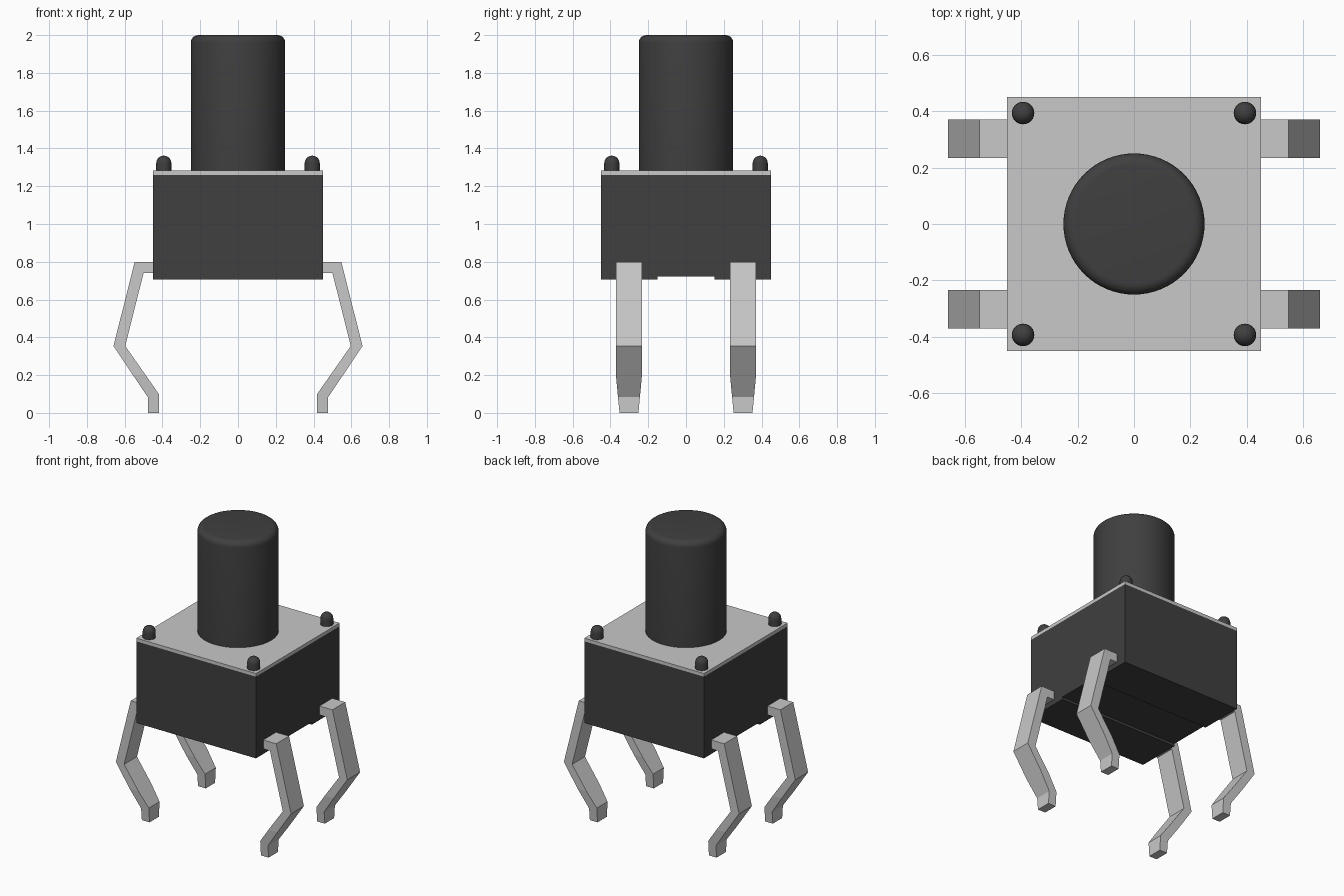
import bpy, bmesh, math

cube = bpy.data.objects.get("Cube")
if cube:
    bpy.data.objects.remove(cube, do_unlink=True)


def material(name, rgb):
    m = bpy.data.materials.new(name)
    m.use_nodes = True
    m.diffuse_color = (*rgb, 1)
    m.node_tree.nodes["Principled BSDF"].inputs["Base Color"].default_value = (*rgb, 1)
    return m


BLACK = material("black plastic", (0.05, 0.05, 0.052))
METAL = material("pale metal", (0.58, 0.58, 0.58))


def make(name, bm, mat, smooth=False):
    bmesh.ops.recalc_face_normals(bm, faces=bm.faces)
    mesh = bpy.data.meshes.new(name)
    bm.to_mesh(mesh)
    bm.free()
    mesh.materials.append(mat)
    ob = bpy.data.objects.new(name, mesh)
    bpy.context.collection.objects.link(ob)
    if smooth:
        bpy.ops.object.select_all(action='DESELECT')
        ob.select_set(True)
        bpy.context.view_layer.objects.active = ob
        bpy.ops.object.shade_smooth_by_angle(angle=math.radians(40))
    return ob


def prism(name, profile, x0, x1, mat):
    """Extrude a (y, z) profile along x."""
    bm = bmesh.new()
    face = bm.faces.new([bm.verts.new((x0, y, z)) for y, z in profile])
    ext = bmesh.ops.extrude_face_region(bm, geom=[face])
    new = [v for v in ext["geom"] if isinstance(v, bmesh.types.BMVert)]
    bmesh.ops.translate(bm, verts=new, vec=(x1 - x0, 0, 0))
    return make(name, bm, mat)


def lathe(name, profile, x, y, steps, mat):
    """Spin an (r, z) profile whose ends lie on the axis."""
    bm = bmesh.new()
    verts = [bm.verts.new((r, 0, z)) for r, z in profile]
    edges = [bm.edges.new(p) for p in zip(verts, verts[1:])]
    bmesh.ops.spin(bm, geom=verts + edges, axis=(0, 0, 1), cent=(0, 0, 0),
                   angle=2 * math.pi, steps=steps)
    bmesh.ops.remove_doubles(bm, verts=bm.verts, dist=1e-5)
    ob = make(name, bm, mat, True)
    ob.location = (x, y, 0)
    return ob


def rounded_post(radius, z0, z1, fillet, n):
    """Half outline of a post with a rounded top edge."""
    arc = [(radius - fillet + fillet * math.cos(a), z1 - fillet + fillet * math.sin(a))
           for a in (i * math.pi / 2 / n for i in range(n + 1))]
    pts = [(0, z0), (radius, z0)] + arc
    if fillet < radius:
        pts.append((0, z1))
    return pts


def mirror(ob, x=True, y=True):
    mod = ob.modifiers.new("mirror", 'MIRROR')
    mod.use_axis = (x, y, False)


# Housing with a shallow channel across the underside
prism("housing", [(-0.45, 0.705), (-0.15, 0.705), (-0.15, 0.722), (0.15, 0.722),
                  (0.15, 0.705), (0.45, 0.705), (0.45, 1.26), (-0.45, 1.26)],
      -0.45, 0.45, BLACK)

# Metal cover plate
prism("cover_plate", [(-0.45, 1.26), (0.45, 1.26), (0.45, 1.282), (-0.45, 1.282)],
      -0.45, 0.45, METAL)

# Push button and corner rivets
lathe("button", rounded_post(0.25, 1.27, 2.0, 0.04, 6), 0, 0, 64, BLACK)
for sx, side in ((1, "left"), (-1, "right")):
    for sy, end in ((-1, "front"), (1, "back")):
        lathe(f"rivet_{end}_{side}", rounded_post(0.04, 1.27, 1.362, 0.04, 6),
              sx * 0.393, sy * 0.393, 24, BLACK)

# Bent legs: outer (x, z), inner (x, z), half width at each bend
sections = [((0.44, 0.80), (0.44, 0.74), 0.069),
            ((0.547, 0.80), (0.50, 0.74), 0.069),
            ((0.659, 0.354), (0.597, 0.354), 0.069),
            ((0.556, 0.20), (0.489, 0.20), 0.069),
            ((0.477, 0.083), (0.419, 0.10), 0.058),
            ((0.477, 0.0), (0.419, 0.0), 0.05)]
bm = bmesh.new()
rings = []
for (xo, zo), (xi, zi), w in sections:
    rings.append([bm.verts.new(p) for p in ((xo, 0.302 - w, zo), (xo, 0.302 + w, zo),
                                            (xi, 0.302 + w, zi), (xi, 0.302 - w, zi))])
for a, b in zip(rings, rings[1:]):
    for i in range(4):
        j = (i + 1) % 4
        bm.faces.new((a[i], a[j], b[j], b[i]))
bm.faces.new(rings[0])
bm.faces.new(rings[-1])
mirror(make("legs", bm, METAL))
